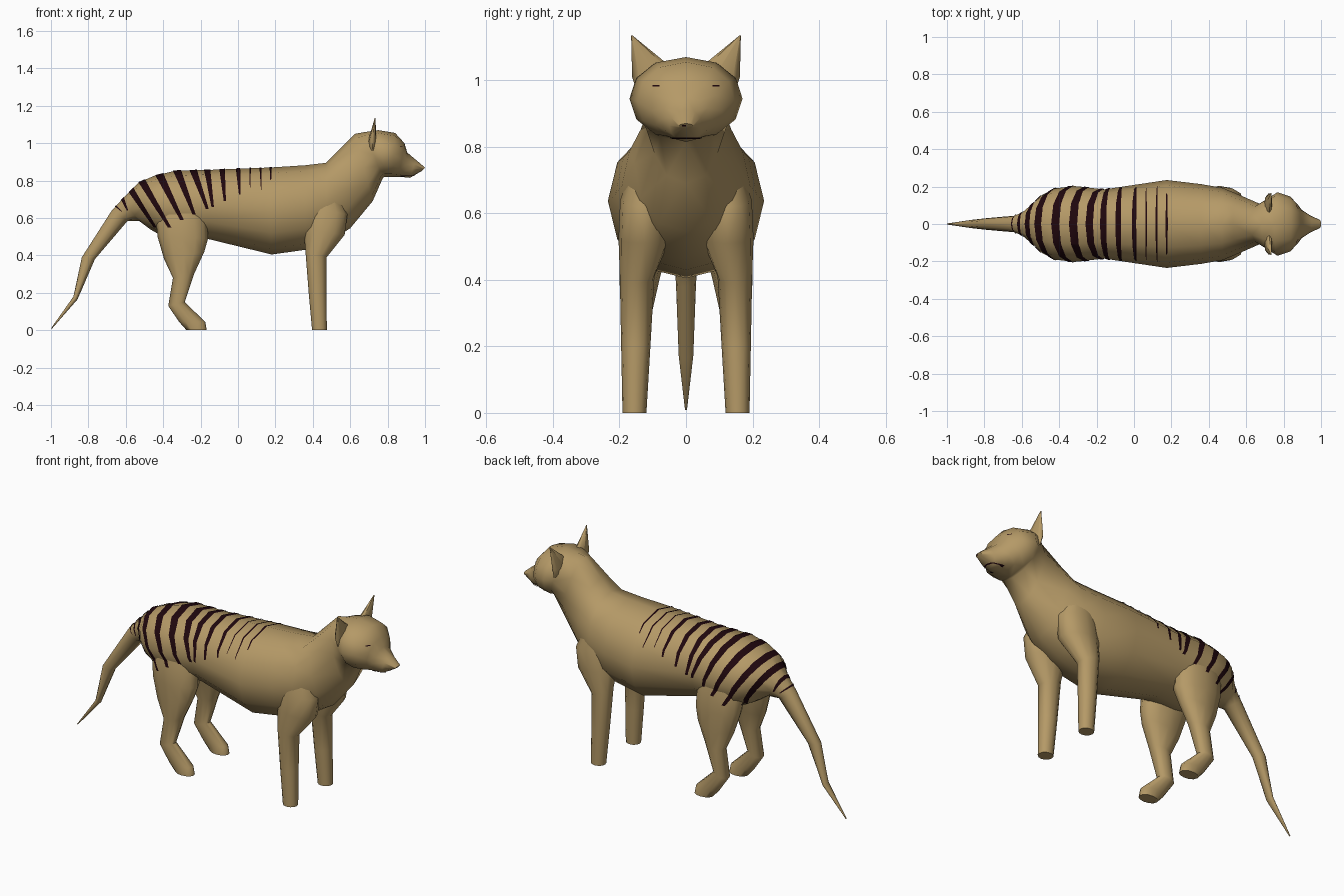
import bpy, bmesh, math
from mathutils import Vector


def material(name, rgb):
    m = bpy.data.materials.new(name)
    m.diffuse_color = (*rgb, 1)
    return m


TAN = material("tan fur", (0.46, 0.32, 0.135))
DARK = material("dark brown", (0.014, 0.002, 0.004))


def finish(name, bm, mat):
    me = bpy.data.meshes.new(name)
    bm.to_mesh(me)
    bm.free()
    me.materials.append(mat)
    ob = bpy.data.objects.new(name, me)
    bpy.context.collection.objects.link(ob)
    bpy.ops.object.select_all(action='DESELECT')
    ob.select_set(True)
    bpy.context.view_layer.objects.active = ob
    bpy.ops.object.shade_smooth_by_angle(angle=math.radians(60))
    return ob


def loft(name, rings, side=1, n=12):
    """Skin ovals; each ring is x1, z1, x2, z2 (ends in side view), y centre, half width."""
    bm = bmesh.new()
    loops = []
    for x1, z1, x2, z2, yc, w in rings:
        loop = []
        for i in range(n):
            a = 2 * math.pi * i / n
            t = (1 - math.cos(a)) / 2
            s = math.copysign(abs(math.sin(a)) ** 0.9, math.sin(a))
            loop.append(bm.verts.new((x1 + (x2 - x1) * t, side * (yc + w * s),
                                      z1 + (z2 - z1) * t)))
        loops.append(loop)
    for a, b in zip(loops, loops[1:]):
        for i in range(n):
            j = (i + 1) % n
            bm.faces.new((a[i], a[j], b[j], b[i]))
    bm.faces.new(loops[0])
    bm.faces.new(loops[-1])
    bmesh.ops.triangulate(bm, faces=bm.faces[:])
    bmesh.ops.recalc_face_normals(bm, faces=bm.faces[:])
    return finish(name, bm, TAN)


def patch(name, sources, planes):
    """Thin painted plate: the part of the sources' surface inside all planes."""
    bm = bmesh.new()
    for ob in sources:
        bm.from_mesh(ob.data)
    for co, no in planes:
        bmesh.ops.bisect_plane(bm, geom=bm.verts[:] + bm.edges[:] + bm.faces[:],
                               plane_co=co, plane_no=no, clear_outer=True)
    bm.normal_update()
    for v in bm.verts:
        v.co += v.normal * 0.003
    return finish(name, bm, DARK)


# Tail, trunk, neck and head in one skin, from tail tip to nose
body = loft("body", [(a, b, c, d, 0, w) for a, b, c, d, w in [
    (-1.0, 0.01, -0.995, 0.008, 0.003),
    (-0.88, 0.18, -0.858, 0.165, 0.022),
    (-0.835, 0.39, -0.765, 0.38, 0.03),
    (-0.675, 0.64, -0.59, 0.585, 0.045),
    (-0.62, 0.70, -0.53, 0.585, 0.07),
    (-0.53, 0.79, -0.47, 0.54, 0.15),
    (-0.45, 0.825, -0.40, 0.50, 0.19),
    (-0.34, 0.852, -0.30, 0.48, 0.203),
    (-0.16, 0.857, -0.16, 0.488, 0.185),
    (0.17, 0.87, 0.18, 0.405, 0.235),
    (0.36, 0.882, 0.36, 0.43, 0.213),
    (0.47, 0.895, 0.48, 0.47, 0.193),
    (0.53, 0.955, 0.60, 0.545, 0.155),
    (0.625, 1.05, 0.72, 0.69, 0.108),
    (0.68, 1.06, 0.775, 0.815, 0.145),
    (0.75, 1.07, 0.785, 0.82, 0.17),
    (0.84, 1.055, 0.83, 0.82, 0.147),
    (0.89, 1.0, 0.86, 0.82, 0.105),
    (0.905, 0.95, 0.89, 0.818, 0.075),
    (0.95, 0.912, 0.92, 0.815, 0.05),
    (1.0, 0.87, 0.985, 0.853, 0.022)]])

# Legs and ears, mirrored left and right
skin = [body]
for side, label in ((-1, "right"), (1, "left")):
    loft("front_leg_" + label, [
        (0.40, 0.78, 0.52, 0.78, 0.10, 0.05),
        (0.36, 0.66, 0.585, 0.62, 0.125, 0.073),
        (0.35, 0.54, 0.57, 0.51, 0.125, 0.078),
        (0.36, 0.43, 0.474, 0.39, 0.147, 0.052),
        (0.378, 0.20, 0.473, 0.20, 0.151, 0.044),
        (0.396, 0.0, 0.475, 0.0, 0.155, 0.036)], side)
    skin.append(loft("hind_leg_" + label, [
        (-0.42, 0.72, -0.20, 0.74, 0.09, 0.07),
        (-0.44, 0.60, -0.165, 0.60, 0.12, 0.078),
        (-0.43, 0.50, -0.16, 0.49, 0.128, 0.073),
        (-0.395, 0.38, -0.18, 0.42, 0.14, 0.06),
        (-0.348, 0.28, -0.235, 0.30, 0.15, 0.045),
        (-0.373, 0.13, -0.285, 0.15, 0.152, 0.036),
        (-0.315, 0.045, -0.175, 0.045, 0.154, 0.037),
        (-0.275, 0.0, -0.167, 0.0, 0.154, 0.035)], side))
    loft("ear_" + label, [
        (0.70, 0.96, 0.742, 0.96, 0.06, 0.085),
        (0.695, 1.01, 0.74, 1.01, 0.085, 0.077),
        (0.731, 1.135, 0.735, 1.135, 0.163, 0.002)], side, 8)

# Tapering stripes: top x, top z, bottom x, bottom z, width
stripes = [
    (-0.655, 0.665, -0.62, 0.635, 0.015), (-0.615, 0.70, -0.59, 0.64, 0.02),
    (-0.565, 0.74, -0.44, 0.55, 0.04), (-0.51, 0.79, -0.365, 0.55, 0.045),
    (-0.42, 0.83, -0.30, 0.59, 0.048), (-0.325, 0.85, -0.235, 0.62, 0.044),
    (-0.24, 0.855, -0.165, 0.65, 0.04), (-0.165, 0.857, -0.135, 0.66, 0.034),
    (-0.085, 0.86, -0.07, 0.69, 0.03), (0.0, 0.865, 0.01, 0.725, 0.024),
    (0.065, 0.865, 0.065, 0.76, 0.008), (0.12, 0.867, 0.125, 0.75, 0.01),
    (0.175, 0.87, 0.175, 0.80, 0.012)]
for k, (tx, tz, bx, bz, w) in enumerate(stripes):
    planes = [(Vector((bx, 0, bz)), Vector((0, 0, -1)))]
    for s in (-1, 1):
        top = Vector((tx + s * w / 2, 0, tz))
        low = Vector((bx + s * w * 0.2, 0, bz))
        d = (low - top).normalized()
        planes.append((top, Vector((-d.z, 0, d.x)) * s))
    patch("stripe_%02d" % (k + 1), skin, planes)


def slit(name, xmin, y0, y1, z0, z1):
    patch(name, [body], [
        (Vector((xmin, 0, 0)), Vector((-1, 0, 0))),
        (Vector((0, y0, 0)), Vector((0, -1, 0))), (Vector((0, y1, 0)), Vector((0, 1, 0))),
        (Vector((0, 0, z0)), Vector((0, 0, -1))), (Vector((0, 0, z1)), Vector((0, 0, 1)))])


# Narrow closed eyes, nose mark and mouth line
slit("eye_right", 0.8, -0.10, -0.078, 0.980, 0.985)
slit("eye_left", 0.8, 0.078, 0.10, 0.980, 0.985)
slit("nose", 0.97, -0.012, 0.0, 0.863, 0.867)
slit("mouth", 0.87, -0.05, 0.05, 0.826, 0.830)
